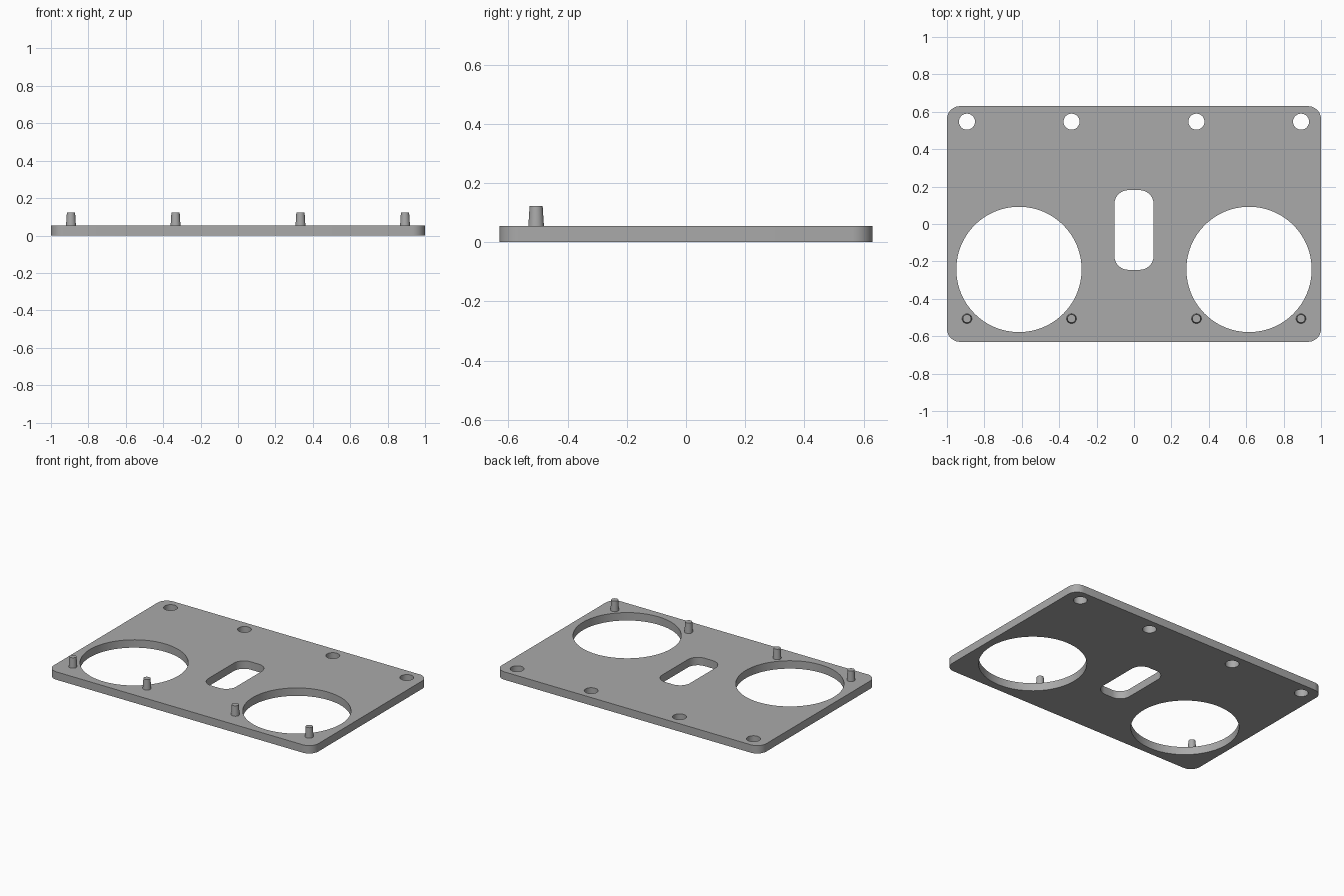
import bpy, bmesh
from math import cos, sin, pi, radians
from mathutils import Vector

cube = bpy.data.objects.get("Cube")
if cube:
    bpy.data.objects.remove(cube, do_unlink=True)

THICK = 0.054
COLUMNS = (-0.893, -0.334, 0.334, 0.893)

grey = bpy.data.materials.new("plain grey")
grey.use_nodes = True
grey.diffuse_color = (0.4, 0.4, 0.4, 1)
grey.node_tree.nodes["Principled BSDF"].inputs["Base Color"].default_value = (0.4, 0.4, 0.4, 1)


def circle(x, y, radius, steps):
    return [(x + radius * cos(2 * pi * i / steps), y + radius * sin(2 * pi * i / steps))
            for i in range(steps)]


def rounded_rect(x, y, half_w, half_h, radius, steps=10):
    points = []
    for corner, (sx, sy) in enumerate(((1, 1), (-1, 1), (-1, -1), (1, -1))):
        for i in range(steps + 1):
            a = pi / 2 * (corner + i / steps)
            points.append((x + sx * (half_w - radius) + radius * cos(a),
                           y + sy * (half_h - radius) + radius * sin(a)))
    return points


def finish(bm, name):
    bmesh.ops.recalc_face_normals(bm, faces=bm.faces[:])
    mesh = bpy.data.meshes.new(name)
    bm.to_mesh(mesh)
    bm.free()
    mesh.materials.append(grey)
    obj = bpy.data.objects.new(name, mesh)
    bpy.context.collection.objects.link(obj)
    bpy.ops.object.select_all(action="DESELECT")
    obj.select_set(True)
    bpy.context.view_layer.objects.active = obj
    bpy.ops.object.shade_smooth_by_angle(angle=radians(30))
    return obj


# Plate: outline with two large openings, a central slot and a row of holes
outlines = [rounded_rect(0, 0, 1, 0.63, 0.07),
            rounded_rect(0, -0.032, 0.105, 0.213, 0.075)]
outlines += [circle(x, -0.243, 0.335, 96) for x in (-0.615, 0.615)]
outlines += [circle(x, 0.547, 0.043, 32) for x in COLUMNS]

bm = bmesh.new()
for outline in outlines:
    verts = [bm.verts.new((x, y, 0)) for x, y in outline]
    for a, b in zip(verts, verts[1:] + verts[:1]):
        bm.edges.new((a, b))
bmesh.ops.triangle_fill(bm, edges=bm.edges[:], use_beauty=True, normal=Vector((0, 0, 1)))
extruded = bmesh.ops.extrude_face_region(bm, geom=bm.faces[:], use_keep_orig=True)
bmesh.ops.translate(bm, vec=(0, 0, THICK),
                    verts=[g for g in extruded["geom"] if isinstance(g, bmesh.types.BMVert)])
finish(bm, "base_plate")

# Tapered pegs along the front edge
PEG_TOP = 0.123
for number, x in enumerate(COLUMNS, 1):
    bm = bmesh.new()
    bmesh.ops.create_cone(bm, cap_ends=True, segments=32, radius1=0.027, radius2=0.022,
                          depth=PEG_TOP - THICK + 0.01)
    peg = finish(bm, f"peg_{number}")
    peg.location = (x, -0.506, (PEG_TOP + THICK - 0.01) / 2)
